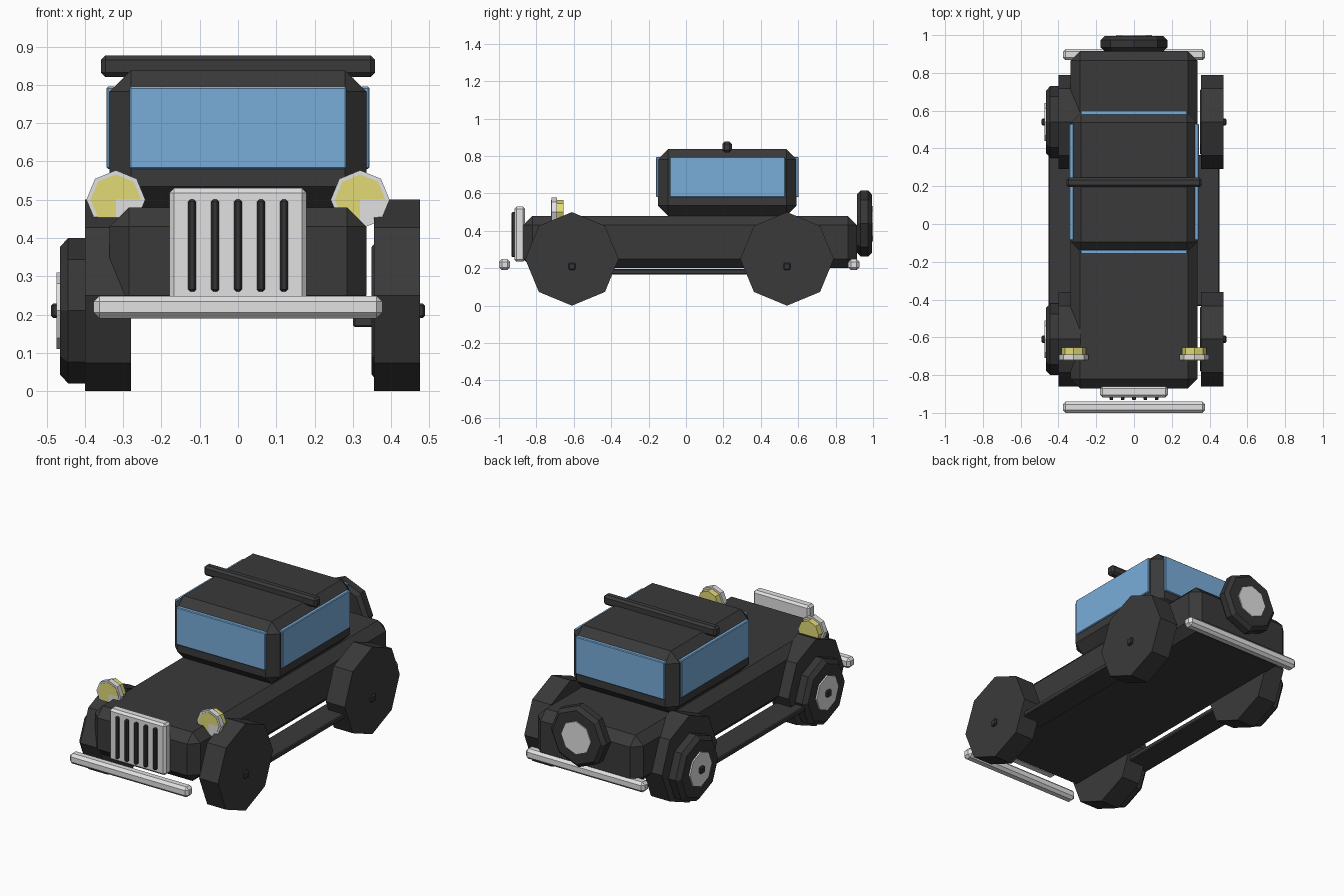
import bpy, bmesh
from math import pi
from mathutils import Matrix, Vector

cube = bpy.data.objects.get("Cube")
if cube:
    bpy.data.objects.remove(cube, do_unlink=True)


def material(name, r, g, b):
    m = bpy.data.materials.new(name)
    m.use_nodes = True
    m.diffuse_color = (r, g, b, 1)
    m.node_tree.nodes["Principled BSDF"].inputs["Base Color"].default_value = (r, g, b, 1)
    return m


BLACK = material("black_paint", 0.042, 0.042, 0.042)
RUBBER = material("black_rubber", 0.036, 0.036, 0.036)
CHROME = material("chrome", 0.75, 0.75, 0.76)
GLASS = material("blue_glass", 0.19, 0.42, 0.70)
YELLOW = material("lamp_yellow", 0.75, 0.70, 0.18)


def finish(name, bm, *mats):
    bmesh.ops.recalc_face_normals(bm, faces=bm.faces)
    mesh = bpy.data.meshes.new(name)
    bm.to_mesh(mesh)
    bm.free()
    for m in mats:
        mesh.materials.append(m)
    obj = bpy.data.objects.new(name, mesh)
    bpy.context.collection.objects.link(obj)
    return obj


def chamfer(bm, edges, width):
    bmesh.ops.bevel(bm, geom=edges, offset=width, offset_type='OFFSET',
                    segments=1, profile=0.5, affect='EDGES')


def box(name, xs, ys, zs, mat, width=0.0):
    """Chamfered box given its extent along each axis."""
    bm = bmesh.new()
    bmesh.ops.create_cube(bm, size=1)
    spans = (xs, ys, zs)
    for v in bm.verts:
        v.co = Vector([(lo + hi) / 2 + c * (hi - lo) for c, (lo, hi) in zip(v.co, spans)])
    if width:
        chamfer(bm, list(bm.edges), width)
    return finish(name, bm, mat)


def disc(name, axis, center, radius, depth, mat, width=0.0, sides=8):
    """Octagonal cylinder along x or y with chamfered rims."""
    bm = bmesh.new()
    bmesh.ops.create_cone(bm, cap_ends=True, segments=sides,
                          radius1=radius, radius2=radius, depth=depth)
    if width:
        rims = [e for e in bm.edges if abs(e.verts[0].co.z - e.verts[1].co.z) < 1e-5]
        chamfer(bm, rims, width)
    turn = Matrix.Rotation(pi / 2, 4, 'Y' if axis == 'x' else 'X')
    bm.transform(Matrix.Translation(center) @ turn)
    return finish(name, bm, mat)


# Lower body and cabin
box("body", (-0.335, 0.335), (-0.87, 0.915), (0.2, 0.48), BLACK, 0.05)
box("cabin", (-0.335, 0.335), (-0.15, 0.592), (0.48, 0.837), BLACK, 0.055)
box("roof_bar", (-0.358, 0.358), (0.195, 0.245), (0.82, 0.877), BLACK, 0.012)

# Windows
sill = (0.58, 0.795)
box("windshield", (-0.283, 0.283), (-0.16, -0.135), sill, GLASS, 0.004)
box("rear_window", (-0.283, 0.283), (0.577, 0.602), sill, GLASS, 0.004)

# Grille with five bars
box("grille", (-0.179, 0.179), (-0.918, -0.86), (0.235, 0.53), CHROME, 0.012)
for i in range(5):
    x = (i - 2) * 0.06
    box("grille_bar", (x - 0.01, x + 0.01), (-0.933, -0.908), (0.26, 0.5), RUBBER, 0.005)

# Bumpers
for name, y in (("front_bumper", -0.97), ("rear_bumper", 0.897)):
    box(name, (-0.377, 0.377), (y - 0.03, y + 0.03), (0.19, 0.249), CHROME, 0.015)

# Spare wheel on the back
disc("spare_wheel", 'y', (0, 0.954, 0.439), 0.177, 0.08, RUBBER, 0.02)
disc("spare_hub", 'y', (0, 0.985, 0.439), 0.095, 0.03, CHROME)


def headlight(x):
    """Octagonal lamp with a yellow lens and one pale quarter."""
    disc("headlight_rim", 'y', (x, -0.705, 0.5), 0.077, 0.03, CHROME)
    bm = bmesh.new()
    bmesh.ops.create_cone(bm, cap_ends=True, cap_tris=True, segments=8,
                          radius1=0.066, radius2=0.066, depth=0.067)
    bm.transform(Matrix.Rotation(pi / 2, 4, 'X'))
    for f in bm.faces:
        c = f.calc_center_median()
        if c.y < -0.03 and c.x > 0 and c.z < 0:
            f.material_index = 1
    bm.transform(Matrix.Translation((x, -0.6885, 0.5)))
    finish("headlight_lens", bm, YELLOW, CHROME)


# Parts on both sides
for side, s in (("right", -1), ("left", 1)):
    headlight(s * 0.319)

    def span(inner, outer):
        return tuple(sorted((s * inner, s * outer)))

    box(side + "_window", span(0.32, 0.343), (-0.087, 0.53), sill, GLASS, 0.004)
    box(side + "_running_board", span(0.3, 0.452), (-0.435, 0.365), (0.167, 0.195), BLACK, 0.005)

    for end, y in (("front", -0.61), ("rear", 0.54)):
        name = f"{side}_{end}_"
        disc(name + "wheel", 'x', (s * 0.407, y, 0.21), 0.19, 0.117, RUBBER, 0.022)
        disc(name + "hub", 'x', (s * 0.455, y, 0.21), 0.1, 0.038, CHROME)
        box(name + "hub_cap", span(0.45, 0.489), (y - 0.019, y + 0.019),
            (0.191, 0.229), RUBBER, 0.006)
        # Both fenders sit offset toward the same side
        disc(name + "fender", 'x', (s * 0.3775 + 0.0375, y, 0.25), 0.25, 0.12, BLACK)
